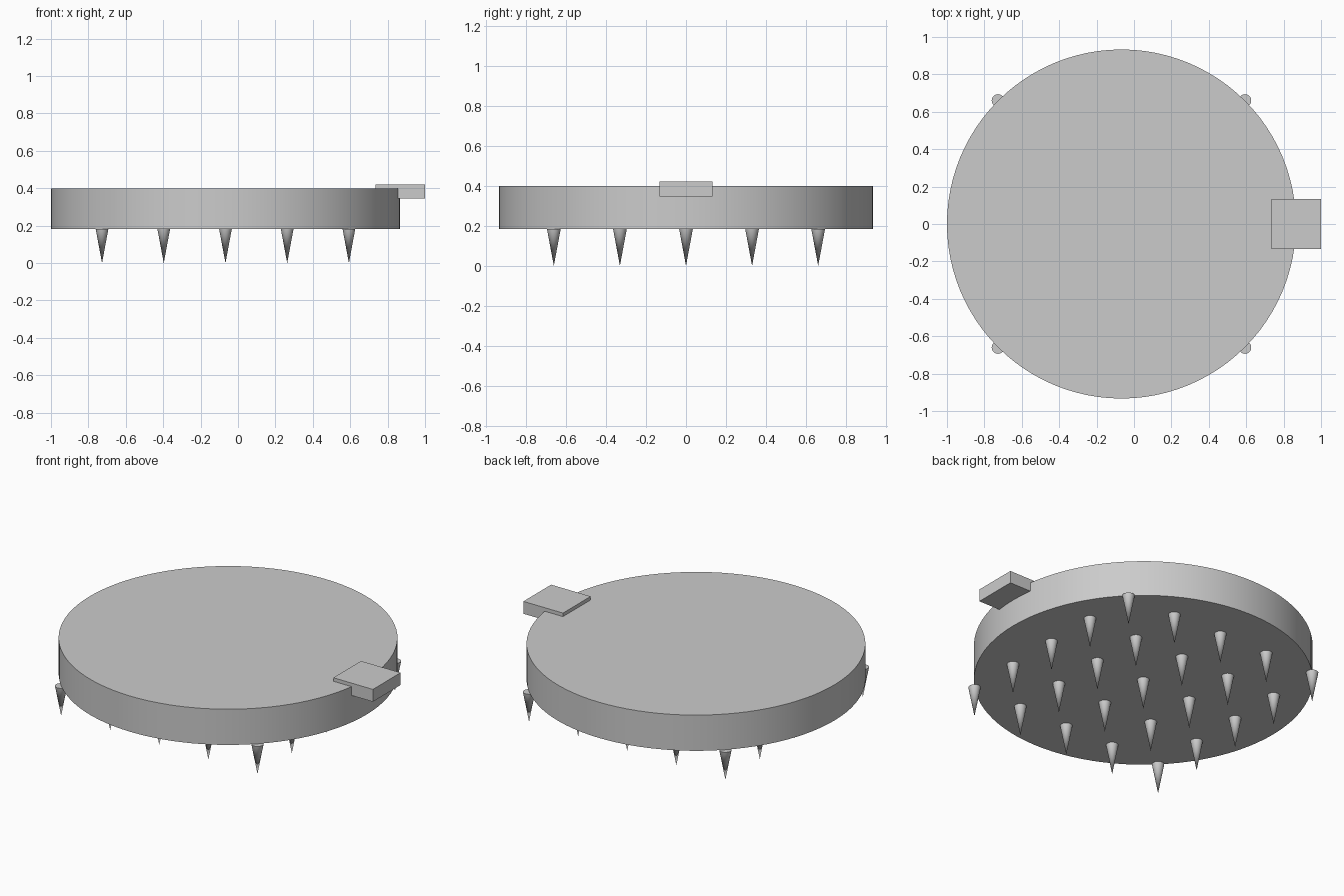
import bpy
import math

cube = bpy.data.objects.get("Cube")
if cube:
    bpy.data.objects.remove(cube, do_unlink=True)

# Single grey finish
GREY = (0.6, 0.6, 0.6, 1.0)
grey = bpy.data.materials.new("plain grey")
grey.use_nodes = True
grey.diffuse_color = GREY
grey.node_tree.nodes["Principled BSDF"].inputs["Base Color"].default_value = GREY

CENTRE_X = -0.067
RADIUS = 0.933
BASE, TOP = 0.183, 0.4
PITCH = 0.33


def finish(name, smooth=True):
    obj = bpy.context.object
    obj.name = name
    obj.data.materials.append(grey)
    if smooth:
        bpy.ops.object.shade_smooth_by_angle(angle=math.radians(35))
    return obj


# Round plate
bpy.ops.mesh.primitive_cylinder_add(
    vertices=96, radius=RADIUS, depth=TOP - BASE,
    location=(CENTRE_X, 0, (BASE + TOP) / 2))
finish("round_plate")

# Tab overlapping the rim
bpy.ops.mesh.primitive_cube_add(size=1, location=(0.867, 0, 0.384))
tab = finish("rim_tab", smooth=False)
tab.scale = (0.266, 0.266, 0.075)

# Square grid of downward spikes sharing one mesh
bpy.ops.mesh.primitive_cone_add(
    vertices=24, radius1=0, radius2=0.034, depth=BASE,
    location=(CENTRE_X, 0, BASE / 2))
spike = finish("spike")
for i in range(-2, 3):
    for j in range(-2, 3):
        if i or j:
            twin = spike.copy()
            twin.location.x += i * PITCH
            twin.location.y += j * PITCH
            bpy.context.collection.objects.link(twin)
